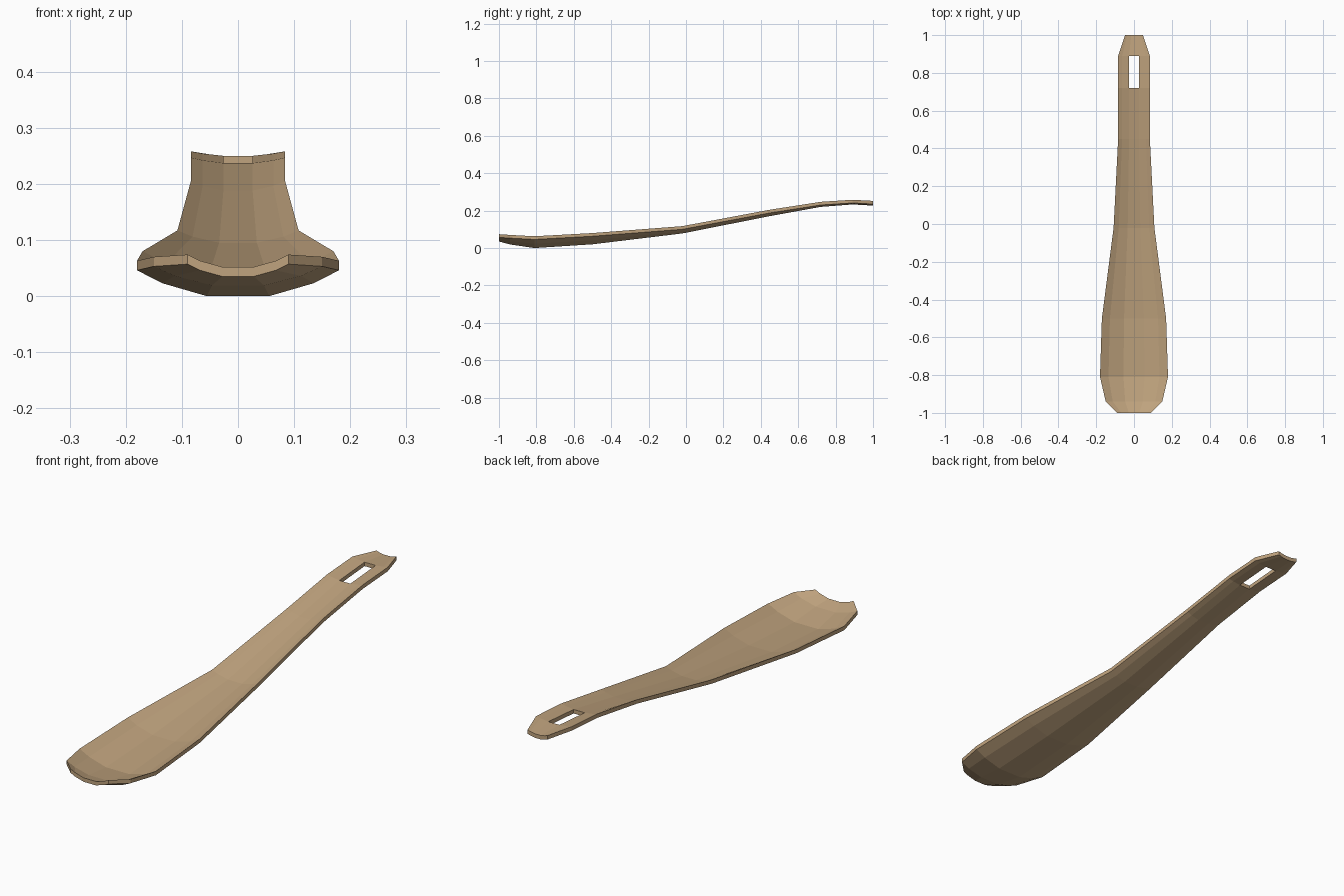
import bpy
import bmesh

cube = bpy.data.objects.get("Cube")
if cube:
    bpy.data.objects.remove(cube, do_unlink=True)

THICKNESS = 0.017

# Stations along the horn: y, half width, centre height, rim height
STATIONS = [
    (-1.00, 0.09, 0.052, 0.074),
    (-0.94, 0.15, 0.036, 0.070),
    (-0.81, 0.18, 0.017, 0.063),
    (-0.50, 0.17, 0.037, 0.080),
    (-0.02, 0.108, 0.095, 0.117),
    (0.45, 0.084, 0.188, 0.205),
    (0.72, 0.084, 0.237, 0.247),
    (0.89, 0.084, 0.250, 0.258),
    (1.00, 0.047, 0.244, 0.252),
]
# Trough cross-section: fraction of half width, fraction of rim rise
SECTION = [(-1, 1), (-0.75, 0.5), (-0.31, 0), (0.31, 0), (0.75, 0.5), (1, 1)]
SLOT = (6, 2)  # station and column of the hanging slot

# Wood material
wood = bpy.data.materials.new("tan wood")
wood.use_nodes = True
colour = (0.53, 0.37, 0.21, 1)
wood.diffuse_color = colour
wood.node_tree.nodes["Principled BSDF"].inputs["Base Color"].default_value = colour

# Curved blade and handle, upper and lower skins
bm = bmesh.new()


def skin(drop):
    rows = [[bm.verts.new((w * u, y, mid + (rim - mid) * rise - drop))
             for u, rise in SECTION] for y, w, mid, rim in STATIONS]
    for i in range(len(rows) - 1):
        for j in range(len(SECTION) - 1):
            if (i, j) != SLOT:
                bm.faces.new((rows[i][j], rows[i][j + 1],
                              rows[i + 1][j + 1], rows[i + 1][j]))
    return [v for row in rows for v in row]


upper = skin(0)
lower = skin(THICKNESS)
below = dict(zip(upper, lower))

# Walls around the outline and inside the slot
for edge in [e for e in bm.edges if e.is_boundary and e.verts[0] in below]:
    a, b = edge.verts
    bm.faces.new((a, b, below[b], below[a]))
bmesh.ops.recalc_face_normals(bm, faces=bm.faces[:])

mesh = bpy.data.meshes.new("shoehorn")
bm.to_mesh(mesh)
bm.free()
mesh.materials.append(wood)
horn = bpy.data.objects.new("shoehorn", mesh)
bpy.context.collection.objects.link(horn)
